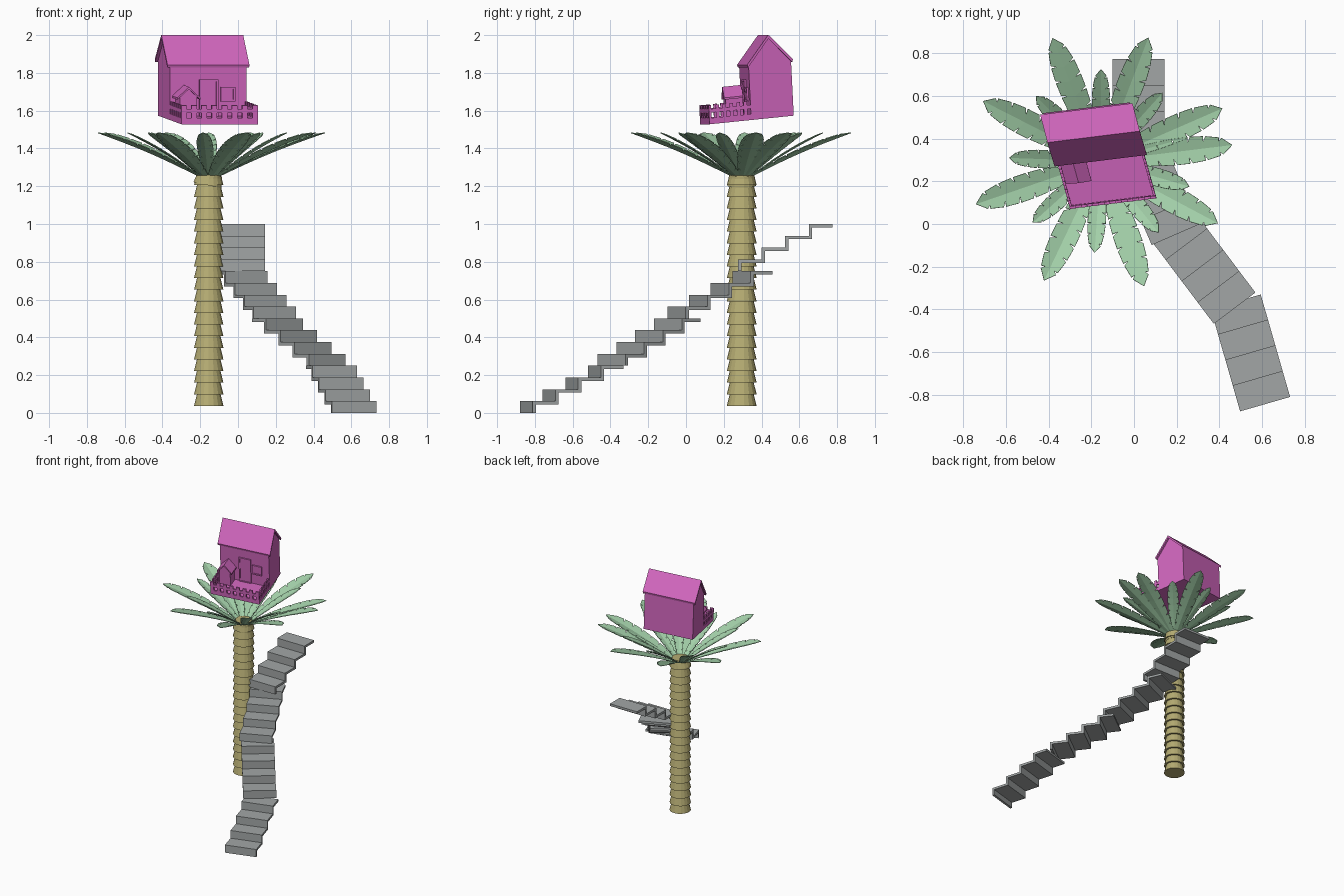
import bpy, bmesh, math
from mathutils import Vector, Matrix

if "Cube" in bpy.data.objects:
    bpy.data.objects.remove(bpy.data.objects["Cube"])


def material(name, rgb):
    m = bpy.data.materials.new(name)
    m.diffuse_color = (*rgb, 1)
    m.use_nodes = True
    m.node_tree.nodes["Principled BSDF"].inputs["Base Color"].default_value = m.diffuse_color
    return m


PURPLE = material("purple paint", (0.62, 0.13, 0.50))
GREEN = material("leaf green", (0.36, 0.62, 0.39))
BARK = material("bark", (0.46, 0.41, 0.17))
STONE = material("stone", (0.36, 0.38, 0.38))


def finish(bm, name, mat):
    bmesh.ops.recalc_face_normals(bm, faces=bm.faces)
    me = bpy.data.meshes.new(name)
    bm.to_mesh(me)
    bm.free()
    me.materials.append(mat)
    ob = bpy.data.objects.new(name, me)
    bpy.context.collection.objects.link(ob)
    return ob


def extrude_profile(bm, pts, vec):
    f = bm.faces.new([bm.verts.new(p) for p in pts])
    r = bmesh.ops.extrude_face_region(bm, geom=[f], use_keep_orig=True)
    new = [g for g in r["geom"] if isinstance(g, bmesh.types.BMVert)]
    bmesh.ops.translate(bm, verts=new, vec=vec)


# Trunk: stacked flared rings
CX, CY = -0.155, 0.295
bm = bmesh.new()
N, Z0, STEP = 20, 0.04, 0.0615
for i in range(N):
    bmesh.ops.create_cone(bm, cap_ends=True, segments=18, radius1=0.079, radius2=0.062, depth=STEP + 0.006,
                          matrix=Matrix.Translation((CX, CY, Z0 + STEP * (i + 0.5))))
finish(bm, "trunk", BARK)

# Tilted collar under the crown
bm = bmesh.new()
bmesh.ops.create_cone(bm, cap_ends=True, segments=18, radius1=0.077, radius2=0.066, depth=0.06,
                      matrix=Matrix.Translation((CX, CY, 1.235)) @ Matrix.Rotation(math.radians(12), 4, 'Y'))
finish(bm, "trunk_collar", BARK)


# Palm leaves: folded blades with notched edges
def leaf(name, angle, reach, tip_z, width):
    a = math.radians(angle)
    out, side = Vector((math.cos(a), math.sin(a), 0)), Vector((-math.sin(a), math.cos(a), 0))
    base_r, base_z, n = 0.035, 1.245, 8

    def point(s, w):
        r = base_r + (reach - base_r) * s
        z = base_z + (tip_z - base_z) * s + 0.012 * math.sin(math.pi * s) + 0.22 * abs(w)
        return Vector((CX, CY, 0)) + out * r + side * w + Vector((0, 0, z))

    def half(s):
        if s < 0.62:
            return width * (0.16 + 0.34 * math.sin(s / 0.62 * math.pi / 2))
        return width * 0.5 * math.sqrt(max(0, 1 - ((s - 0.62) / 0.38) ** 2))

    bm = bmesh.new()
    rib = [bm.verts.new(point(i / n, 0)) for i in range(n + 1)]
    inner = {}
    for sg in (-1, 1):
        mid = [bm.verts.new(point(min(i / n + 0.02, 0.985), sg * half(i / n) * 0.55)) for i in range(n)]
        mid.append(rib[n])
        for i in range(n):
            s0, s1 = i / n, (i + 1) / n
            quad = [rib[i], rib[i + 1], mid[i + 1], mid[i]]
            bm.faces.new(quad if i < n - 1 else [rib[i], rib[n], mid[i]])
            if i < n - 1:
                e0 = bm.verts.new(point(s0 + 0.045, sg * half(s0 + 0.045)))
                e1 = bm.verts.new(point(s1 + 0.025, sg * half(s1 + 0.025)))
                bm.faces.new([mid[i], mid[i + 1], e1, e0])
            else:
                e = bm.verts.new(point(s0 + 0.045, sg * half(s0 + 0.045)))
                bm.faces.new([mid[i], rib[n], e])
    ob = finish(bm, name, GREEN)
    mod = ob.modifiers.new("thickness", 'SOLIDIFY')
    mod.thickness = 0.004


for i, ang in enumerate((7, 23.5, 69, 111.5, 153, 199, 244.5, 289, 332)):
    leaf(f"long_leaf_{i + 1}", ang, 0.62, 1.485, 0.125)
for i, ang in enumerate((48, 90, 135, 178, 222, 266, 309, 344)):
    leaf(f"short_leaf_{i + 1}", ang, 0.43, 1.485, 0.085)


# House: leaning frame, u across, v front to back (both 0..1), h height
def P(u, v, h):
    return (Vector((-0.30, 0.075, 1.528)) + Vector((0.405, 0.05, 0)) * u
            + Vector((-0.125, 0.45, 0.046)) * v + Vector((0, -0.05, 1)) * h)


def box(bm, u0, u1, v0, v1, h0, h1):
    extrude_profile(bm, [P(u0, v0, h0), P(u1, v0, h0), P(u1, v1, h0), P(u0, v1, h0)],
                    P(0, 0, h1) - P(0, 0, h0))


bm = bmesh.new()
extrude_profile(bm, [P(0, *q) for q in ((0.49, 0), (0.99, 0), (0.99, 0.3), (0.74, 0.425), (0.49, 0.3))],
                P(1, 0, 0) - P(0, 0, 0))
finish(bm, "house_walls", PURPLE)

bm = bmesh.new()
extrude_profile(bm, [P(-0.035, *q) for q in ((0.47, 0.293), (0.735, 0.44), (1.01, 0.298),
                                             (1.0, 0.283), (0.735, 0.42), (0.48, 0.278))],
                P(1.07, 0, 0) - P(0, 0, 0))
finish(bm, "house_roof", PURPLE)


# Door and window: frames around thin panels
def framed(name, u0, u1, h0, h1):
    bm = bmesh.new()
    t, f = 0.025, 0.01
    box(bm, u0, u0 + t, 0.468, 0.495, h0, h1)
    box(bm, u1 - t, u1, 0.468, 0.495, h0, h1)
    box(bm, u0 + t, u1 - t, 0.468, 0.495, h1 - f, h1)
    box(bm, u0 + t, u1 - t, 0.468, 0.495, h0, h0 + f)
    box(bm, u0 + t, u1 - t, 0.482, 0.495, h0 + f, h1 - f)
    finish(bm, name, PURPLE)


framed("door", 0.385, 0.63, 0.015, 0.215)
framed("window", 0.66, 0.85, 0.10, 0.175)

# Porch floor and crenellated railing
bm = bmesh.new()
box(bm, 0, 1, 0, 0.5, 0, 0.02)
finish(bm, "porch_floor", PURPLE)

bm = bmesh.new()
T = 0.028
for h0, h1 in ((0.02, 0.032), (0.06, 0.08)):
    box(bm, 0, 1, 0, T, h0, h1)
    box(bm, 0, T, T, 0.49, h0, h1)
    box(bm, 1 - T, 1, T, 0.49, h0, h1)
for i in range(8):
    u = i * (1 - 0.07) / 7
    box(bm, u, u + 0.07, 0, T, 0.02, 0.10)
for i in range(1, 6):
    v = i * 0.082
    for u in (0, 1 - T):
        box(bm, u, u + T, v, v + 0.04, 0.02, 0.10)
finish(bm, "porch_railing", PURPLE)

# Small kennel on the porch
bm = bmesh.new()
extrude_profile(bm, [P(u, 0.28, h) for u, h in ((0.07, 0.02), (0.29, 0.02), (0.29, 0.14), (0.18, 0.175), (0.07, 0.14))],
                P(0, 0.2, 0) - P(0, 0, 0))
extrude_profile(bm, [P(u, 0.26, h) for u, h in ((0.03, 0.128), (0.18, 0.186), (0.33, 0.128),
                                                (0.33, 0.118), (0.18, 0.174), (0.03, 0.118))],
                P(0, 0.22, 0) - P(0, 0, 0))
finish(bm, "kennel", PURPLE)


# Stairs: four flights of four folded steps
def flight(name, x, y, z, turn):
    d, h, t, n = 0.125, 0.0625, 0.018, 4
    top, under = [], []
    for i in range(n):
        top += [(i * d, i * h), (i * d, (i + 1) * h)]
        under += [(i * d + t, max(0, i * h - t)), (i * d + t, (i + 1) * h - t)]
    top.append((n * d, n * h))
    under.append((n * d, n * h - t))
    bm = bmesh.new()
    extrude_profile(bm, [(-0.122, *q) for q in top + under[::-1]], Vector((0.244, 0, 0)))
    bm.transform(Matrix.Translation((x, y, z)) @ Matrix.Rotation(math.radians(turn), 4, 'Z'))
    finish(bm, name, STONE)


flight("stairs_1", 0.615, -0.845, 0.0, 16)
flight("stairs_2", 0.472, -0.395, 0.25, 37)
flight("stairs_3", 0.195, -0.05, 0.5, 23.5)
flight("stairs_4", 0.02, 0.275, 0.75, 0)
